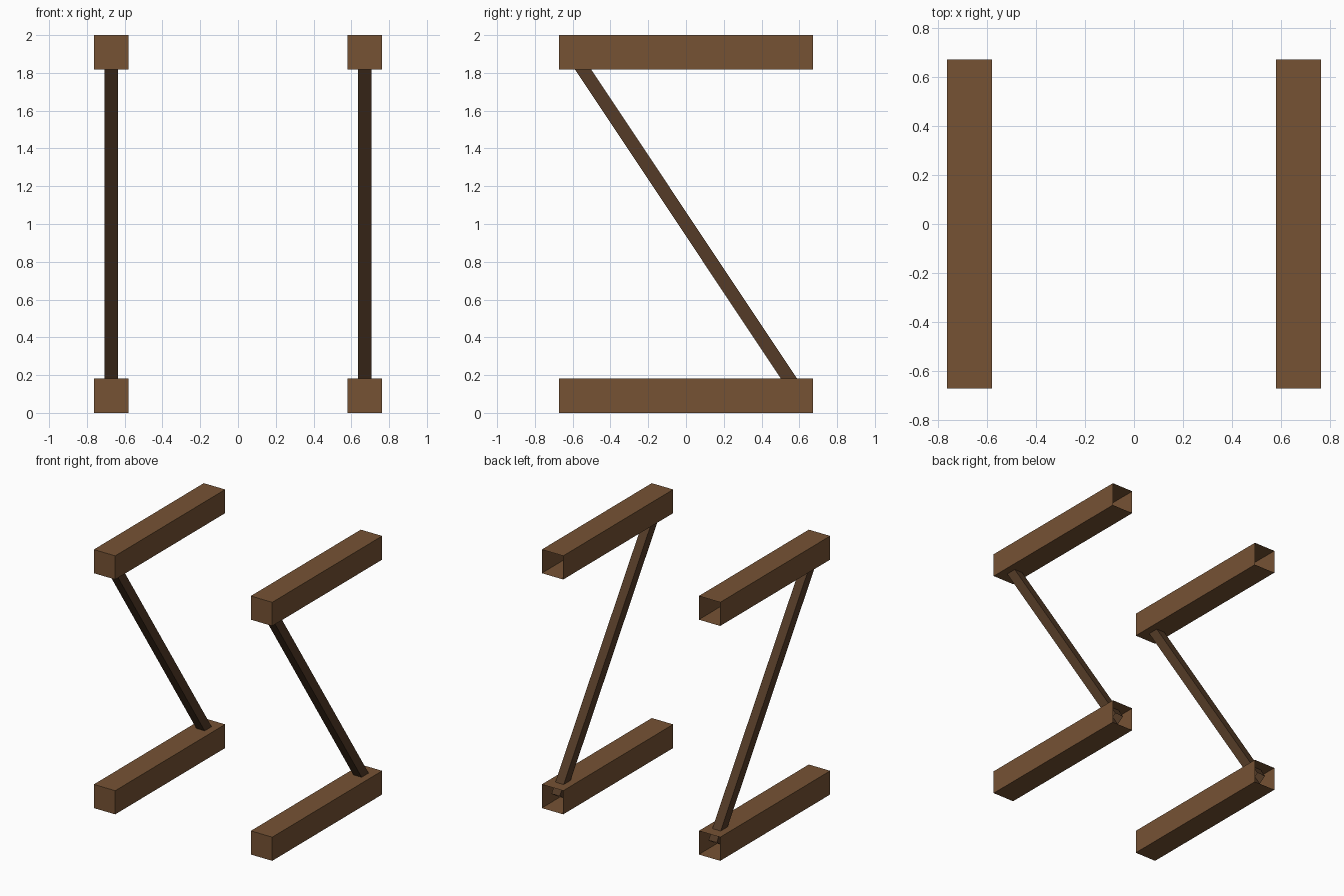
import bpy, bmesh, math
from mathutils import Matrix, Vector

if "Cube" in bpy.data.objects:
    bpy.data.objects.remove(bpy.data.objects["Cube"])


def material(name, color):
    m = bpy.data.materials.new(name)
    m.diffuse_color = (*color, 1)
    m.use_nodes = True
    m.node_tree.nodes["Principled BSDF"].inputs["Base Color"].default_value = m.diffuse_color
    return m


beam_wood = material("beam_wood", (0.18, 0.085, 0.034))
brace_wood = material("brace_wood", (0.09, 0.044, 0.02))


def open_box(name, size, center, tilt, mat):
    """Box whose +y end is left open, tilted about x."""
    bm = bmesh.new()
    bmesh.ops.create_cube(bm, size=1)
    bm.normal_update()
    end = [f for f in bm.faces if f.normal.y > 0.9]
    bmesh.ops.delete(bm, geom=end, context='FACES_ONLY')
    bmesh.ops.transform(
        bm, verts=bm.verts,
        matrix=Matrix.Rotation(tilt, 4, 'X') @ Matrix.Diagonal((*size, 1)))
    me = bpy.data.meshes.new(name)
    bm.to_mesh(me)
    bm.free()
    me.materials.append(mat)
    ob = bpy.data.objects.new(name, me)
    ob.location = center
    bpy.context.collection.objects.link(ob)


X = 0.672      # frame spacing
W = 0.183      # beam section
top = Vector((0, -0.605, 2 - W / 2))
bottom = Vector((0, 0.605, W / 2))
d = bottom - top

for side, x in (("left", -X), ("right", X)):
    # horizontal beams, open at the back
    open_box(side + "_bottom_beam", (W, 1.344, W), (x, 0, W / 2), 0, beam_wood)
    open_box(side + "_top_beam", (W, 1.344, W), (x, 0, 2 - W / 2), 0, beam_wood)
    # diagonal brace running from top front to bottom back
    open_box(side + "_diagonal_brace", (0.071, d.length, 0.071), (x, 0, 1),
             math.atan2(d.z, d.y), brace_wood)
